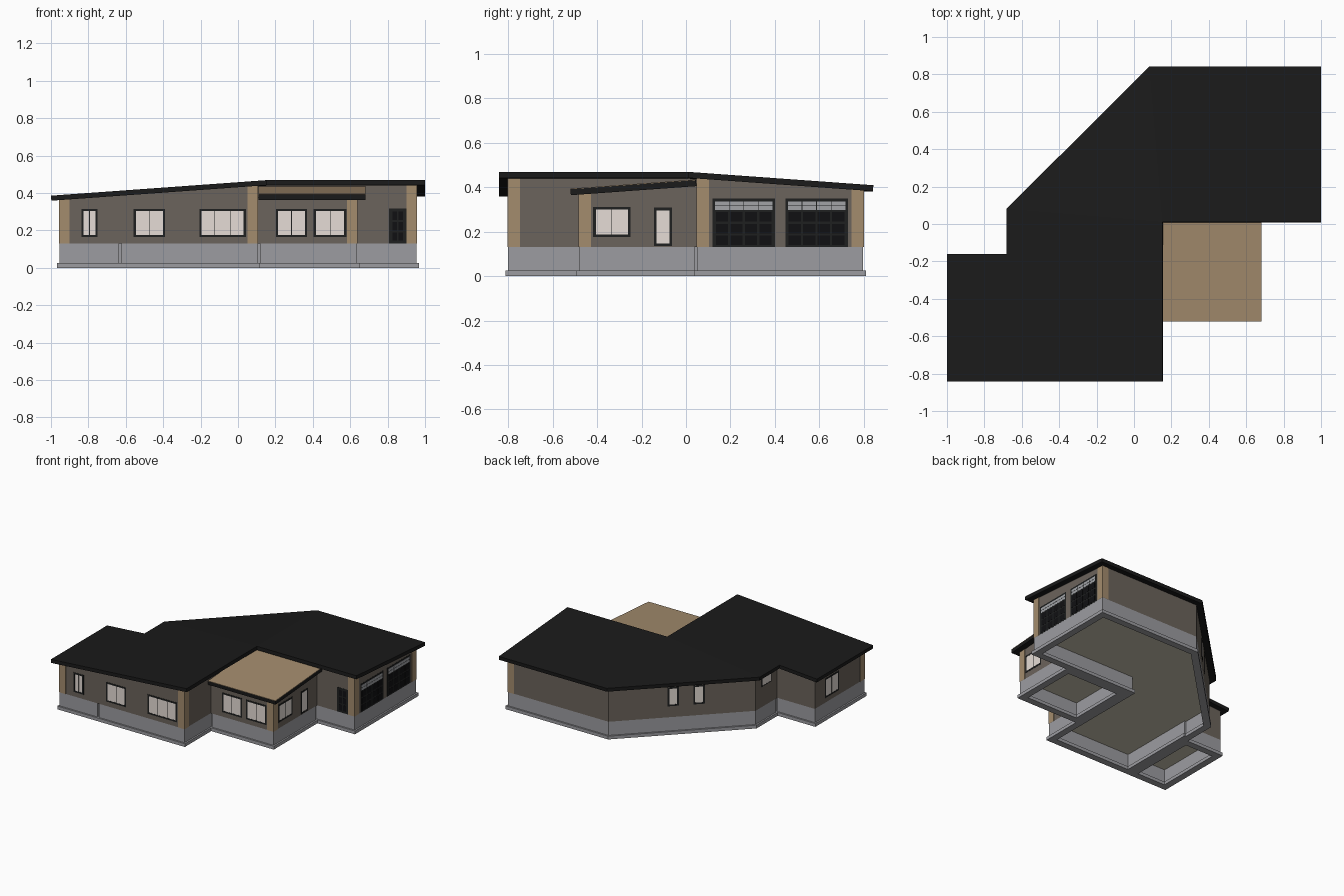
import bpy, bmesh
from mathutils import Vector

cube = bpy.data.objects.get("Cube")
if cube:
    bpy.data.objects.remove(cube, do_unlink=True)


def material(name, rgb):
    m = bpy.data.materials.new(name)
    m.use_nodes = True
    m.diffuse_color = (*rgb, 1)
    node = next(n for n in m.node_tree.nodes if n.type == "BSDF_PRINCIPLED")
    node.inputs["Base Color"].default_value = (*rgb, 1)
    node.inputs["Roughness"].default_value = 0.8
    return m


ROOF = material("roof black", (0.0105, 0.0105, 0.0105))
WOOD = material("tan wood", (0.37, 0.262, 0.155))
WALL = material("wall taupe", (0.148, 0.126, 0.106))
UNDERFLOOR = material("floor cream", (0.58, 0.55, 0.43))
STONE = material("foundation grey", (0.335, 0.335, 0.355))
GLASS = material("window pale", (0.79, 0.72, 0.67))
FRAME = material("frame charcoal", (0.013, 0.014, 0.014))
PANEL = material("door panel black", (0.005, 0.005, 0.006))
DOOR_GLASS = material("door glass grey", (0.36, 0.37, 0.39))


def finish(bm, name, mats):
    mesh = bpy.data.meshes.new(name)
    bm.to_mesh(mesh)
    bm.free()
    for m in mats:
        mesh.materials.append(m)
    obj = bpy.data.objects.new(name, mesh)
    bpy.context.collection.objects.link(obj)
    return obj


# Roof heights: two wings and a corner plane fall away from the inner corner
RIDGE, PITCH, THICK = 0.469, 0.072, 0.027
PEAK = (0.153, 0.01)


def main_height(x, y):
    dx, dy = PEAK[0] - x, y - PEAK[1]
    return RIDGE - max(0, PITCH * dx, PITCH * dy, 0.0667 * (dx + dy))


def porch_height(x, y):
    return 0.391 + PITCH * (y + 0.52)


def offset(outline, d):
    pts = [Vector(p) for p in outline]
    out = []
    for i, p in enumerate(pts):
        e1 = (p - pts[i - 1]).normalized()
        e2 = (pts[(i + 1) % len(pts)] - p).normalized()
        n1, n2 = Vector((e1.y, -e1.x)), Vector((e2.y, -e2.x))
        out.append(p + (n1 + n2) * d / (1 + n1.dot(n2)))
    return out


def ring(name, outline, d_out, d_in, z0, z1, mat):
    """Hollow band following an outline."""
    bm = bmesh.new()
    outer, inner = offset(outline, d_out), offset(outline, d_in)
    loops = [[bm.verts.new((p.x, p.y, z)) for p in pts]
             for pts, z in ((outer, z0), (outer, z1), (inner, z1), (inner, z0))]
    n = len(outline)
    for k in range(4):
        a, b = loops[k], loops[(k + 1) % 4]
        for i in range(n):
            j = (i + 1) % n
            bm.faces.new((a[i], a[j], b[j], b[i]))
    return finish(bm, name, [mat])


def shell(name, outline, height):
    """Walls from the floor up into the roof, closed below by the floor."""
    bm = bmesh.new()
    low = [bm.verts.new((x, y, FLOOR)) for x, y in outline]
    top = [bm.verts.new((x, y, height(x, y) - 0.018)) for x, y in outline]
    n = len(outline)
    for i in range(n):
        j = (i + 1) % n
        bm.faces.new((low[i], low[j], top[j], top[i]))
    bm.faces.new(low[::-1]).material_index = 1
    return finish(bm, name, [WALL, UNDERFLOOR])


def slab(name, polygons, height, thick, mat, lift=0):
    bm = bmesh.new()
    for poly in polygons:
        bm.faces.new([bm.verts.new((x, y, height(x, y) + lift)) for x, y in poly])
    bmesh.ops.remove_doubles(bm, verts=bm.verts, dist=0.0005)
    obj = finish(bm, name, [mat])
    mod = obj.modifiers.new("thickness", "SOLIDIFY")
    mod.thickness, mod.offset = thick, -1
    return obj


def fitting(name, wall, boxes, mats):
    """Boxes (a0, a1, z0, z1, depth, material) standing out from a wall plane."""
    origin, normal = Vector((*wall[0], 0)), Vector((*wall[1], 0)).normalized()
    along = Vector((-normal.y, normal.x, 0))
    bm = bmesh.new()
    for a0, a1, z0, z1, depth, mi in boxes:
        v = [bm.verts.new(origin + along * a + normal * d + Vector((0, 0, z)))
             for d in (-0.004, depth) for a, z in ((a0, z0), (a1, z0), (a1, z1), (a0, z1))]
        faces = [v[3::-1], v[4:]]
        faces += [[v[i], v[(i + 1) % 4], v[4 + (i + 1) % 4], v[4 + i]] for i in range(4)]
        for f in faces:
            bm.faces.new(f).material_index = mi
    return finish(bm, name, mats)


def window(name, wall, a0, a1, z0, z1, panes, f=0.012):
    boxes = [(a0, a1, z0, z0 + f, 0.002, 0), (a0, a1, z1 - f, z1, 0.002, 0),
             (a0, a0 + f, z0, z1, 0.002, 0), (a1 - f, a1, z0, z1, 0.002, 0),
             (a0 + f, a1 - f, z0 + f, z1 - f, 0.001, 1)]
    for k in range(1, panes):
        c = a0 + (a1 - a0) * k / panes
        boxes.append((c - 0.0018, c + 0.0018, z0 + f, z1 - f, 0.002, 0))
    fitting(name, wall, boxes, [FRAME, GLASS])


def panels(a0, a1, z0, z1, cols, rows, gap, mi):
    w, h = (a1 - a0) / cols, (z1 - z0) / rows
    return [(a0 + i * w + gap, a0 + (i + 1) * w - gap,
             z0 + j * h + gap, z0 + (j + 1) * h - gap, 0.002, mi)
            for i in range(cols) for j in range(rows)]


# Foundations and footings, one per block, with narrow joints between them
FLOOR = 0.13
end_block = [(-0.955, -0.8), (-0.635, -0.8), (-0.635, -0.2), (-0.955, -0.2)]
shared = [(0.105, -0.8), (0.105, 0.05), (0.955, 0.05),
          (0.955, 0.797), (0.1, 0.797), (-0.635, 0.062)]
main_block = [(-0.622, -0.8)] + shared + [(-0.635, -0.188), (-0.622, -0.188)]
porch_block = [(0.117, -0.48), (0.637, -0.48), (0.637, 0.038), (0.117, 0.038)]
for label, block in (("end", end_block), ("main", main_block), ("porch", porch_block)):
    ring(label + "_foundation", block, 0, -0.028, 0.01, FLOOR, STONE)
    ring(label + "_footing", block, 0.012, -0.04, 0, 0.025, STONE)

# Walls
house = [(-0.955, -0.8)] + shared + [(-0.635, -0.2), (-0.955, -0.2)]
shell("main_walls", house, main_height)
shell("porch_walls", [(0.105, -0.48), (0.637, -0.48), (0.637, 0.05), (0.105, 0.05)], porch_height)

# Roofs
west, north = (-0.683, 0.08), (0.083, 0.843)
slab("main_roof", [
    [(-1, -0.842), (0.153, -0.842), PEAK, west, (-0.683, -0.16), (-1, -0.16)],
    [PEAK, north, west],
    [PEAK, (1, 0.01), (1, 0.843), north]], main_height, THICK, ROOF)
porch_top = [[(0.11, -0.52), (0.682, -0.52), (0.682, 0.045), (0.11, 0.045)]]
slab("porch_roof", porch_top, porch_height, THICK, ROOF)
slab("porch_roof_covering", porch_top, porch_height, 0.004, WOOD, 0.003)

# Wooden corner posts: corner and the direction towards the inside
for name, x, y, sx, sy, height in (
        ("front_right_post", -0.955, -0.8, 1, 1, main_height),
        ("front_middle_post", 0.105, -0.8, -1, 1, main_height),
        ("porch_post", 0.637, -0.48, -1, 1, porch_height),
        ("garage_front_post", 0.955, 0.05, -1, 1, main_height),
        ("garage_back_post", 0.955, 0.797, -1, -1, main_height)):
    x0, x1 = sorted((x - sx * 0.003, x + sx * 0.053))
    y0, y1 = sorted((y - sy * 0.003, y + sy * 0.053))
    top = height(x, y) - 0.02
    bm = bmesh.new()
    base = bm.faces.new([bm.verts.new((a, b, FLOOR))
                         for a, b in ((x0, y0), (x0, y1), (x1, y1), (x1, y0))])
    grown = bmesh.ops.extrude_face_region(bm, geom=[base], use_keep_orig=True)["geom"]
    bmesh.ops.translate(bm, vec=(0, 0, top - FLOOR),
                        verts=[v for v in grown if isinstance(v, bmesh.types.BMVert)])
    # The floor covers the foot of the post
    bmesh.ops.delete(bm, geom=[base], context="FACES_ONLY")
    bmesh.ops.recalc_face_normals(bm, faces=bm.faces)
    finish(bm, name, [WOOD])

# Windows
front, porch_front = ((0, -0.8), (0, -1)), ((0, -0.48), (0, -1))
porch_side, garage_side = ((0.637, 0), (1, 0)), ((0.955, 0), (1, 0))
diagonal = ((0.1, 0.797), (-1, 1))
for name, wall, a0, a1, z0, z1, panes in (
        ("front_window_small", front, -0.838, -0.75, 0.165, 0.315, 2),
        ("front_window_double", front, -0.558, -0.39, 0.165, 0.315, 2),
        ("front_window_triple", front, -0.207, 0.042, 0.165, 0.315, 3),
        ("porch_window_a", porch_front, 0.202, 0.37, 0.165, 0.315, 2),
        ("porch_window_b", porch_front, 0.405, 0.58, 0.165, 0.315, 2),
        ("porch_side_window", porch_side, -0.418, -0.25, 0.175, 0.312, 2),
        ("porch_glass_door", porch_side, -0.145, -0.062, 0.135, 0.308, 1),
        ("diagonal_window_a", diagonal, 0.417, 0.497, 0.215, 0.36, 1),
        ("diagonal_window_b", diagonal, 0.6, 0.68, 0.215, 0.36, 1),
        ("end_window", ((-0.955, 0), (-1, 0)), 0.32, 0.49, 0.165, 0.315, 2)):
    window(name, wall, a0, a1, z0, z1, panes)
window("recess_window", ((-0.635, 0), (-1, 0)), 0.01, 0.13, 0.285, 0.355, 1, 0.006)

# Front door
fitting("front_door", ((0, 0.05), (0, -1)),
        [(0.806, 0.902, FLOOR, 0.318, 0.001, 0)]
        + panels(0.82, 0.888, 0.14, 0.306, 2, 3, 0.005, 1), [FRAME, PANEL])

# Garage doors with a glazed top row
for name, y0, y1 in (("garage_door_front", 0.12, 0.4), ("garage_door_back", 0.447, 0.728)):
    fitting(name, garage_side,
            [(y0, y1, FLOOR, 0.35, 0.001, 0)]
            + panels(y0 + 0.01, y1 - 0.01, 0.135, 0.293, 4, 3, 0.005, 1)
            + panels(y0 + 0.01, y1 - 0.01, 0.295, 0.338, 4, 2, 0.0015, 2),
            [FRAME, PANEL, DOOR_GLASS])
